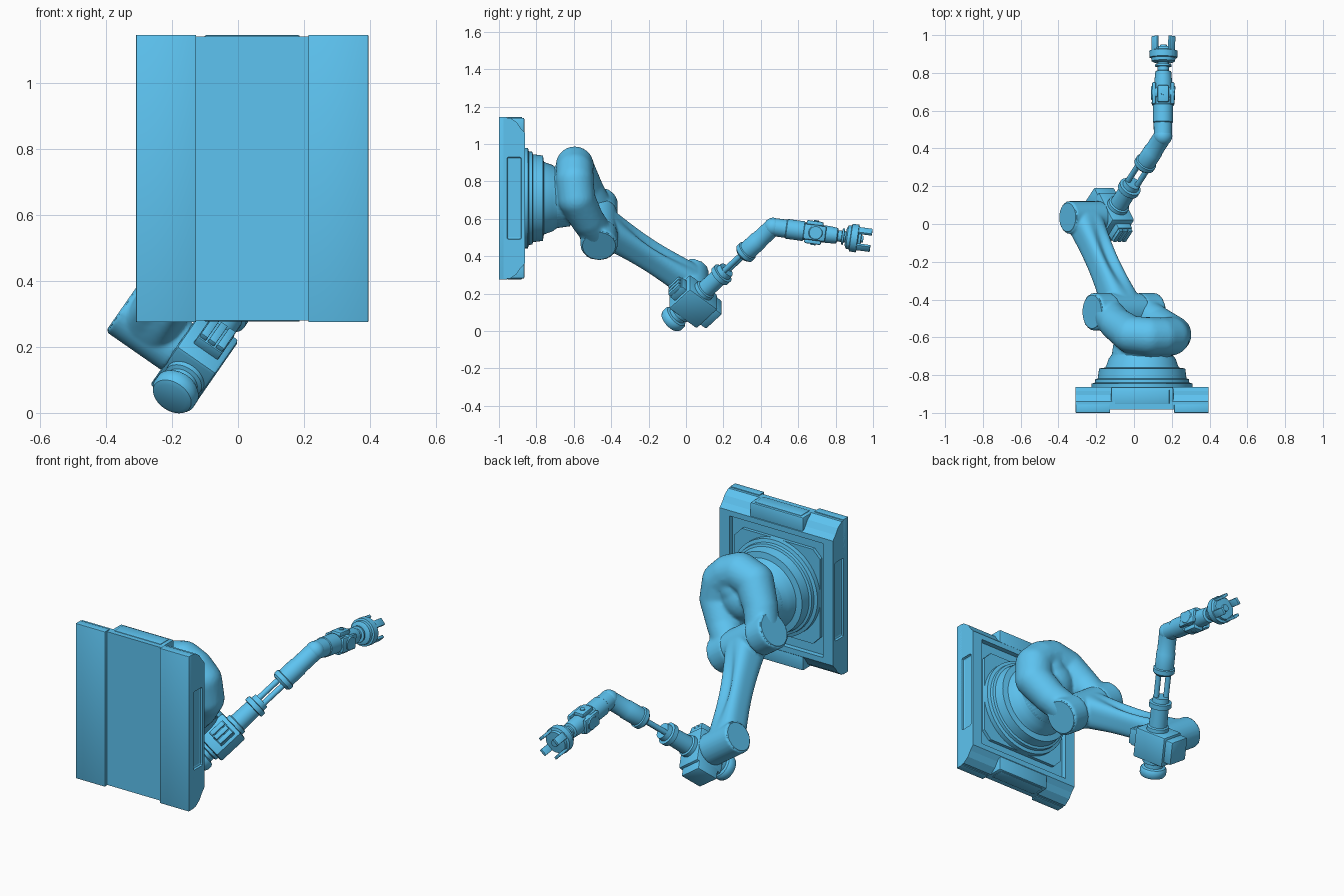
import bpy, bmesh, math
from mathutils import Vector, Matrix

if "Cube" in bpy.data.objects:
    bpy.data.objects.remove(bpy.data.objects["Cube"])

V = Vector
C = V((0.043, 0, 0.71))                     # turntable centre
D = V((0.82, 0, -0.57)).normalized()        # joint axis direction
E = V((-0.57, 0, -0.82)).normalized()       # swing-plane "down" direction
Y = V((0, 1, 0))
PAINT = bpy.data.materials.new("blue_paint")
PAINT.diffuse_color = (0.11, 0.55, 0.88, 1)
PAINT.use_nodes = True
PAINT.node_tree.nodes["Principled BSDF"].inputs["Base Color"].default_value = PAINT.diffuse_color


def W(d, e, y):
    return C + D * d + E * e + Y * y


def frame(o, x, y, z):
    m = Matrix((x, y, z)).transposed().to_4x4()
    m.translation = o
    return m


def axis_frame(o, axis):
    z = axis.normalized()
    x = z.cross(V((0, 0, 1)) if abs(z.z) < 0.9 else V((1, 0, 0))).normalized()
    return frame(o, x, z.cross(x), z)


def loft(bm, rings):
    rs = [[bm.verts.new(p) for p in r] for r in rings]
    n = len(rs[0])
    for a, b in zip(rs, rs[1:]):
        for i in range(n):
            bm.faces.new((a[i], a[(i + 1) % n], b[(i + 1) % n], b[i]))
    bm.faces.new(rs[0][::-1])
    bm.faces.new(rs[-1])


def add_lathe(bm, o, axis, prof, n=40):
    m = axis_frame(o, axis)
    loft(bm, [[m @ V((r * math.cos(i * math.tau / n), r * math.sin(i * math.tau / n), s))
               for i in range(n)] for s, r in prof])


def finish(name, bm, mods=(), angle=35):
    bmesh.ops.recalc_face_normals(bm, faces=bm.faces)
    me = bpy.data.meshes.new(name)
    bm.to_mesh(me)
    bm.free()
    me.materials.append(PAINT)
    ob = bpy.data.objects.new(name, me)
    bpy.context.collection.objects.link(ob)
    bpy.ops.object.select_all(action='DESELECT')
    ob.select_set(True)
    bpy.context.view_layer.objects.active = ob
    for kind, props in mods:
        md = ob.modifiers.new(kind, kind)
        for k, v in props.items():
            setattr(md, k, v)
        bpy.ops.object.modifier_apply(modifier=md.name)
    bpy.ops.object.shade_smooth_by_angle(angle=math.radians(angle))
    return ob


def lathe(name, o, axis, prof, n=40):
    bm = bmesh.new()
    add_lathe(bm, o, axis, prof, n)
    return finish(name, bm)


def box(name, m, lo, hi, bevel=0.004):
    lo, hi = V(lo), V(hi)
    bm = bmesh.new()
    bmesh.ops.create_cube(bm, size=1)
    for v in bm.verts:
        v.co = m @ V([(lo[i] + hi[i]) / 2 + v.co[i] * (hi[i] - lo[i]) for i in range(3)])
    return finish(name, bm, [('BEVEL', dict(width=bevel, segments=2))] if bevel else ())


def ball(bm, p, r):
    bmesh.ops.create_icosphere(bm, subdivisions=3, radius=r, matrix=Matrix.Translation(p))


# Base plate: chamfered profile extruded across x, with recesses cut in
BC = Matrix.Translation(C)
half = [(-0.975, 0.43), (-0.94, 0.43), (-0.905, 0.405), (-0.885, 0.375), (-0.862, 0.35)]
prof = half + [(y, -z) for y, z in reversed(half)]
bm = bmesh.new()
loft(bm, [[BC @ V((x, y, z)) for y, z in prof] for x in (-0.352, 0.352)])
plate = finish("base_plate", bm, angle=30)
cuts = [box("recess_cutter", BC, (-0.29, -0.89, -0.32), (0.29, -0.8, 0.32), 0)]
for s in (-1, 1):
    cuts.append(box("side_cutter", BC, (s * 0.352 - 0.014, -0.958, -0.22),
                    (s * 0.352 + 0.014, -0.88, 0.22), 0.01))
for c in cuts:
    c.hide_render = True
    md = plate.modifiers.new("cut", 'BOOLEAN')
    md.object = c
    md.operation = 'DIFFERENCE'
    md.solver = 'EXACT'
    bpy.context.view_layer.objects.active = plate
    bpy.ops.object.modifier_apply(modifier=md.name)
    bpy.data.objects.remove(c)
plate.data.shade_flat()
box("back_panel", BC, (-0.172, -0.982, -0.43), (0.172, -0.97, 0.43), 0)
for s in (-1, 1):
    # mounting strips at the back, middle blocks on top and bottom edge
    a, b = sorted((s * 0.17, s * 0.352))
    box("mounting_strip", BC, (a, -1.0, -0.435), (b, -0.955, 0.435), 0.003)
    a, b = sorted((s * 0.33, s * 0.43))
    box("edge_block", BC, (-0.165, -0.965, a), (0.165, -0.864, b), 0.008)
    a, b = sorted((s * 0.42, s * 0.434))
    box("edge_pad", BC, (-0.145, -0.955, a), (0.145, -0.875, b), 0.006)
# Octagonal floor plate under the turntable
bm = bmesh.new()
octo = [(0.265, 0.22), (0.22, 0.265), (-0.22, 0.265), (-0.265, 0.22)]
octo += [(-x, -z) for x, z in octo]
loft(bm, [[BC @ V((x, y, z)) for x, z in octo] for y in (-0.895, -0.872)])
finish("turntable_floor", bm)

# Stepped turntable turned about y
lathe("turntable", C, Y, [(-0.885, 0.268), (-0.845, 0.268), (-0.84, 0.25), (-0.822, 0.248),
      (-0.818, 0.235), (-0.765, 0.228), (-0.76, 0.195), (-0.745, 0.188), (-0.715, 0.178),
      (-0.69, 0.16), (-0.62, 0.15)], 64)

# Shoulder yoke: horseshoe of blended volumes with two fork arms
SE, SY = 0.167, -0.465
bm = bmesh.new()
path = [(0.118, 0.15, -0.475, 0.086), (0.138, 0.04, -0.53, 0.09), (0.135, -0.09, -0.585, 0.1),
        (0.07, -0.165, -0.595, 0.102), (0, -0.18, -0.595, 0.1)]
for s in (-1, 1):
    for a, b in zip(path, path[1:]):
        for i in range(7):
            d, e, y, r = V(a).lerp(V(b), i / 7)
            ball(bm, W(s * d, e, y), r)
    add_lathe(bm, W(0, SE, SY), D * s, [(0.09, 0.1), (0.204, 0.1)])
ball(bm, W(0, -0.18, -0.595), 0.1)
ball(bm, W(0, -0.1, -0.595), 0.1)
ball(bm, W(0, -0.04, -0.625), 0.135)
add_lathe(bm, C, Y, [(-0.72, 0.165), (-0.62, 0.15), (-0.58, 0.1)])
finish("shoulder_yoke", bm, [('REMESH', dict(mode='VOXEL', voxel_size=0.009)),
                             ('SMOOTH', dict(factor=0.5, iterations=6))], 80)
for s in (-1, 1):
    lathe("shoulder_cap", W(0, SE, SY), D * s, [(0.18, 0.092), (0.203, 0.092), (0.207, 0.088)])

# Upper arm: waisted, grooved loft between the two hubs
EE, EY = 0.548, 0.035
S0, S1 = W(0, SE, SY), W(0, EE, EY)
U = (S1 - S0).normalized()
N = U.cross(D).normalized()
bm = bmesh.new()
rings = []
for k in range(17):
    t = k / 16
    waist = math.sin(math.pi * t)
    w = 0.098 - 0.005 * t - 0.02 * waist
    h = 0.096 - 0.012 * t - 0.014 * waist
    ring = []
    for i in range(48):
        a = i * math.tau / 48
        c, s = math.cos(a), math.sin(a)
        x = w * math.copysign(abs(c) ** 0.65, c)
        y = h * math.copysign(abs(s) ** 0.65, s)
        y -= math.copysign(0.03 * waist ** 2 * math.exp(-(x / 0.03) ** 2), y)
        ring.append(S0.lerp(S1, t) + D * x + N * y)
    rings.append(ring)
loft(bm, rings)
add_lathe(bm, S0, D, [(-0.1, 0.098), (0.1, 0.098)])
add_lathe(bm, S1, D, [(-0.097, 0.086), (0.11, 0.086)])
finish("upper_arm", bm, [('REMESH', dict(mode='VOXEL', voxel_size=0.007)),
                         ('SMOOTH', dict(factor=0.5, iterations=4))], 60)
lathe("elbow_cap", S1, -D, [(0.08, 0.08), (0.096, 0.08), (0.1, 0.076)])

# Elbow gearbox housing, side blocks and fins, aligned with the forearm
EO = W(0.178, EE, EY)
F = (E * -0.746 + Y * 0.663).normalized()
G = (E * 0.663 + Y * 0.746).normalized()
H = frame(EO, D, G, F)
box("gearbox", H, (-0.075, -0.095, -0.085), (0.07, 0.105, 0.085), 0.012)
box("gearbox_front_block", H, (-0.075, 0.08, -0.06), (0.055, 0.15, 0.07), 0.008)
box("gearbox_rear_block", H, (-0.04, -0.13, -0.035), (0.05, -0.08, 0.06), 0.005)
for i in range(3):
    x = -0.037 + i * 0.03
    box("cooling_fin", H, (x, -0.147, -0.03), (x + 0.024, -0.125, 0.055), 0.002)
lathe("rear_motor", EO, -F, [(0.07, 0.064), (0.1, 0.062), (0.105, 0.05), (0.125, 0.05),
      (0.13, 0.064), (0.14, 0.071), (0.165, 0.071), (0.178, 0.064), (0.184, 0.05)])

# Forearm: sleeve, twin rods, second sleeve
lathe("forearm_lower_sleeve", EO, F, [(0.06, 0.06), (0.105, 0.058), (0.11, 0.049), (0.215, 0.047),
      (0.218, 0.06), (0.245, 0.06), (0.248, 0.046), (0.275, 0.043)])
for s in (-1, 1):
    lathe("forearm_rod", EO + (D * 0.8 - G * 0.6) * 0.027 * s, F, [(0.25, 0.015), (0.44, 0.015)], 16)
bend = EO + F * 0.648
lathe("forearm_upper_sleeve", EO, F, [(0.405, 0.045), (0.418, 0.058), (0.442, 0.058), (0.446, 0.051),
      (0.53, 0.051), (0.535, 0.048), (0.648, 0.048)])
bm = bmesh.new()
ball(bm, bend, 0.05)
finish("forearm_bend", bm)

# Wrist barrel, joint cheeks and neck
T = (V((0.156, 0.97, 0.487)) - bend).normalized()
X = T.cross(V((0, 0, 1))).normalized()
Z = X.cross(T)
Q = frame(bend, X, Z, T)
lathe("wrist_barrel", bend, T, [(0, 0.048), (0.07, 0.049), (0.074, 0.053), (0.165, 0.053),
      (0.17, 0.047), (0.2, 0.045)])
lathe("wrist_neck", bend, T, [(0.18, 0.046), (0.3, 0.046), (0.345, 0.042), (0.35, 0.03), (0.37, 0.03),
      (0.372, 0.044), (0.382, 0.044), (0.384, 0.03), (0.41, 0.03)])
for s in (-1, 1):
    a, b = sorted((s * 0.038, s * 0.06))
    box("wrist_cheek", Q, (a, -0.042, 0.165), (b, 0.042, 0.285), 0.01)
    lathe("wrist_pivot", Q @ V((0, 0, 0.23)), X * s, [(0.03, 0.04), (0.058, 0.04), (0.064, 0.034)], 28)
    a, b = sorted((s * 0.036, s * 0.062))
    box("wrist_clamp", Q, (-0.03, a, 0.175), (0.03, b, 0.265), 0.008)
    lathe("clamp_bolt", Q @ V((0, 0, 0.225)), Z * s, [(0.05, 0.013), (0.067, 0.013)], 16)

# Tool flange with prongs
tip = (1.0 - bend.y) / T.y - 0.003
lathe("tool_flange", bend, T, [(0.392, 0.045), (0.4, 0.062), (0.417, 0.064), (0.42, 0.074),
      (0.455, 0.075), (0.46, 0.062), (0.474, 0.06), (0.476, 0.02), (0.487, 0.018)])
for i in range(4):
    m = Q @ Matrix.Rotation(math.radians(45 + 90 * i), 4, 'Z')
    box("tool_prong", m, (0.054, -0.02, 0.45), (0.07, 0.02, tip - 0.007), 0.003)
